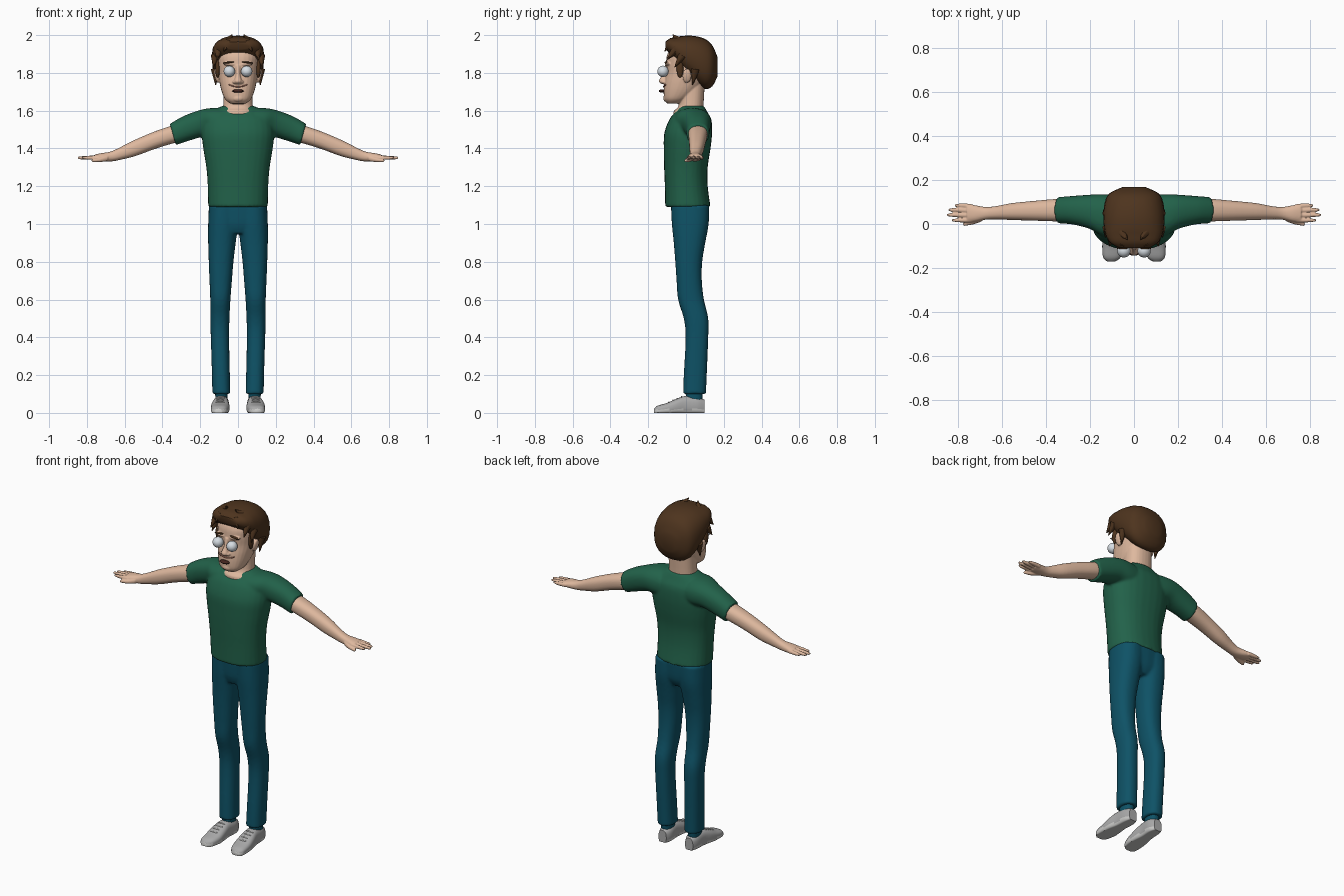
import bpy
import bmesh
import math
from mathutils import Matrix, Vector

cube = bpy.data.objects.get("Cube")
if cube:
    bpy.data.objects.remove(cube, do_unlink=True)


def srgb(value):
    value /= 255
    return ((value + 0.055) / 1.055) ** 2.4 if value > 0.04 else value / 12.92


def material(name, *rgb):
    mat = bpy.data.materials.new(name)
    colour = [srgb(c) for c in rgb] + [1]
    mat.diffuse_color = colour
    mat.use_nodes = True
    node = next(n for n in mat.node_tree.nodes if n.type == "BSDF_PRINCIPLED")
    node.inputs["Base Color"].default_value = colour
    return mat


skin = material("skin", 222, 184, 158)
shirt_green = material("shirt green", 34, 98, 74)
denim = material("teal denim", 14, 82, 102)
hair_brown = material("hair brown", 78, 52, 30)
shoe_grey = material("shoe grey", 170, 170, 170)
sole_white = material("sole white", 205, 205, 203)
eye_white = material("eye white", 215, 222, 228)
mouth_dark = material("mouth dark", 66, 36, 30)
lip = material("lip", 176, 120, 100)


def catmull(a, b, c, d, t):
    return [0.5 * (2 * q + (r - p) * t + (2 * p - 5 * q + 4 * r - s) * t ** 2
                   + (3 * q - p - 3 * r + s) * t ** 3) for p, q, r, s in zip(a, b, c, d)]


def smooth_rows(rows, steps):
    padded = [rows[0], *rows, rows[-1]]
    out = []
    for i in range(len(rows) - 1):
        out += [catmull(*padded[i:i + 4], k / steps) for k in range(steps)]
    return out + [list(rows[-1])]


def loft(bm, axis, rows, power=2.3, lean=0, sides=28, steps=4):
    """Rows are (position along axis, low and high of each cross direction)."""
    rings = []
    for pos, u0, u1, v0, v1 in smooth_rows(rows, steps):
        ring = []
        for k in range(sides):
            angle = math.tau * k / sides
            c, s = math.cos(angle), math.sin(angle)
            u = (u0 + u1 + (u1 - u0) * math.copysign(abs(c) ** (2 / power), c)) / 2
            dv = (v1 - v0) / 2 * math.copysign(abs(s) ** (2 / power), s)
            v, p = (v0 + v1) / 2 + dv, pos + lean * dv
            co = {"X": (p, u, v), "Y": (u, p, v), "Z": (u, v, p)}[axis]
            ring.append(bm.verts.new(co))
        rings.append(ring)
    for a, b in zip(rings, rings[1:]):
        for k in range(sides):
            n = (k + 1) % sides
            bm.faces.new((a[k], a[n], b[n], b[k]))
    bm.faces.new(rings[0])
    bm.faces.new(rings[-1])


def centred(rows):
    return [(p, -w, w, v0, v1) for p, w, v0, v1 in rows]


def ball(bm, centre, size, turn=0):
    matrix = (Matrix.Translation(centre) @ Matrix.Rotation(turn, 4, "Y")
              @ Matrix.Diagonal((*size, 1)))
    bmesh.ops.create_uvsphere(bm, u_segments=20, v_segments=12, radius=1, matrix=matrix)


def finish(name, bm, mats, mirror=False, voxel=0, smooth=4):
    bmesh.ops.recalc_face_normals(bm, faces=bm.faces)
    mesh = bpy.data.meshes.new(name)
    bm.to_mesh(mesh)
    bm.free()
    obj = bpy.data.objects.new(name, mesh)
    bpy.context.collection.objects.link(obj)
    for mat in mats:
        mesh.materials.append(mat)
    bpy.ops.object.select_all(action="DESELECT")
    obj.select_set(True)
    bpy.context.view_layer.objects.active = obj
    bpy.ops.object.shade_smooth_by_angle(angle=math.radians(45))
    if mirror:
        obj.modifiers.new("mirror", "MIRROR").use_mirror_merge = False
    if voxel:
        remesh = obj.modifiers.new("blend", "REMESH")
        remesh.mode = "VOXEL"
        remesh.voxel_size = voxel
        remesh.use_smooth_shade = True
        relax = obj.modifiers.new("relax", "SMOOTH")
        relax.iterations = smooth
    return obj


# Shirt: half torso volume with a sleeve, mirrored and blended
bm = bmesh.new()
loft(bm, "Z", centred([
    (1.09, .158, -.11, .13), (1.2, .16, -.112, .115), (1.3, .168, -.116, .115),
    (1.4, .184, -.118, .13), (1.48, .192, -.115, .138), (1.55, .18, -.09, .135),
    (1.59, .145, -.06, .115), (1.625, .085, -.03, .095)]))
loft(bm, "X", [(.08, -.07, .13, 1.45, 1.615), (.14, -.055, .135, 1.455, 1.612),
               (.2, -.022, .133, 1.462, 1.598), (.28, -.002, .127, 1.44, 1.567),
               (.345, .003, .122, 1.417, 1.53)], lean=.28)
finish("shirt", bm, [shirt_green], True, .008)

# Trousers: hips and two legs
bm = bmesh.new()
loft(bm, "Z", centred([(.95, .1, -.055, .09), (1.0, .14, -.072, .115),
                       (1.1, .153, -.08, .123)]))
loft(bm, "Z", [
    (.1, .04, .136, -.016, .106), (.2, .043, .138, -.012, .11), (.4, .047, .144, -.002, .118),
    (.5, .045, .147, -.012, .118), (.6, .04, .147, -.042, .095), (.7, .032, .151, -.05, .084),
    (.8, .024, .155, -.057, .086), (.9, .012, .158, -.065, .102), (1.0, .0, .158, -.075, .12),
    (1.1, -.005, .154, -.08, .123)])
finish("trousers", bm, [denim], True, .008)

# Socks
bm = bmesh.new()
loft(bm, "Z", [(.05, .058, .118, .0, .085), (.12, .055, .122, -.002, .09)])
finish("socks", bm, [denim], True)

# Arms with hands
bm = bmesh.new()
loft(bm, "X", [
    (.3, .012, .113, 1.44, 1.53), (.36, .012, .113, 1.425, 1.515), (.45, .015, .105, 1.397, 1.483),
    (.55, .018, .095, 1.36, 1.44), (.62, .021, .082, 1.342, 1.405), (.67, .02, .077, 1.332, 1.383),
    (.72, .01, .085, 1.332, 1.375), (.755, .01, .09, 1.338, 1.368)], lean=.2)
for y, drift, tip in ((.018, -.001, .825), (.039, .002, .848), (.06, .004, .84), (.08, .004, .812)):
    end = y + drift
    loft(bm, "X", [(.735, y - .011, y + .011, 1.34, 1.364),
                   (tip - .03, end - .009, end + .009, 1.341, 1.36),
                   (tip, end - .005, end + .005, 1.345, 1.356)])
loft(bm, "X", [(.69, .012, .045, 1.333, 1.365), (.73, -.002, .024, 1.328, 1.352),
               (.775, -.009, .005, 1.328, 1.343)])
finish("arms", bm, [skin], True, .004, 2)

# Head, neck, nose, brow and ears
bm = bmesh.new()
loft(bm, "Z", centred([
    (1.637, .04, -.098, -.03), (1.66, .068, -.115, .01), (1.7, .086, -.118, .06),
    (1.75, .098, -.114, .1), (1.8, .105, -.106, .13), (1.85, .11, -.106, .14),
    (1.9, .11, -.098, .14), (1.96, .07, -.06, .1)]))
loft(bm, "Z", centred([(1.55, .1, -.062, .1), (1.595, .086, -.066, .095),
                       (1.63, .078, -.038, .093), (1.75, .076, -.03, .1)]))
loft(bm, "Z", centred([(1.742, .018, -.132, -.09), (1.757, .021, -.144, -.09),
                       (1.79, .012, -.127, -.09), (1.84, .012, -.112, -.09)]))
for side in (-1, 1):
    ball(bm, (side * .113, .005, 1.785), (.012, .024, .038), side * .2)
    ball(bm, (side * .045, -.096, 1.847), (.035, .016, .01), side * -.1)
    ball(bm, (side * .02, -.118, 1.752), (.009, .012, .009))
ball(bm, (0, -.105, 1.665), (.03, .016, .018))
finish("head", bm, [skin], False, .004, 3)

# Eyes
bm = bmesh.new()
ball(bm, (.046, -.122, 1.808), (.03, .03, .03))
finish("eyes", bm, [eye_white], True)

# Mouth and smiling lip line
bm = bmesh.new()
ball(bm, (0, -.126, 1.704), (.031, .018, .009))
finish("mouth", bm, [mouth_dark])
bm = bmesh.new()
loft(bm, "X", [(x, -.122 + 3 * x * x, -.112 + 3 * x * x, 1.723 + 5 * x * x, 1.73 + 5 * x * x)
               for x in (-.05, -.025, 0, .025, .05)], sides=10)
finish("smile", bm, [lip])

# Eyebrows
bm = bmesh.new()
ball(bm, (.05, -.106, 1.855), (.03, .008, .005), .1)
finish("eyebrows", bm, [hair_brown], True)

# Hair cap with sideburns and pointed locks
bm = bmesh.new()
loft(bm, "Y", centred([
    (-.108, .07, 1.925, 1.965), (-.085, .108, 1.9, 1.983), (-.05, .128, 1.86, 1.99),
    (-.015, .136, 1.81, 1.996), (.04, .139, 1.76, 1.996), (.1, .132, 1.715, 1.98),
    (.14, .11, 1.73, 1.945), (.168, .05, 1.785, 1.88)]), power=2.4, steps=3, sides=24)


def lock(base, tip, radius):
    base, tip = Vector(base), Vector(tip)
    way = tip - base
    matrix = Matrix.Translation((base + tip) / 2) @ way.to_track_quat("Z", "Y").to_matrix().to_4x4()
    bmesh.ops.create_cone(bm, cap_ends=True, segments=8, radius1=radius, radius2=.002,
                          depth=way.length, matrix=matrix)


for side in (-1, 1):
    ball(bm, (side * .108, -.032, 1.822), (.012, .018, .048))
    lock((side * .06, -.03, 1.96), (side * .03, -.07, 2.003), .03)
    lock((side * .1, -.05, 1.93), (side * .11, -.1, 1.87), .028)
    lock((side * .12, -.02, 1.89), (side * .13, -.06, 1.83), .024)
    lock((side * .12, .05, 1.82), (side * .118, .035, 1.735), .024)
    lock((side * .05, -.08, 1.96), (side * .075, -.112, 1.915), .024)
finish("hair", bm, [hair_brown])

# Shoes with a pale sole band
bm = bmesh.new()
loft(bm, "Y", [
    (-.17, .085, .122, -.01, .022), (-.15, .06, .14, -.01, .038), (-.1, .046, .144, -.01, .053),
    (-.05, .046, .14, -.01, .075), (0, .05, .13, -.01, .09), (.06, .048, .125, -.01, .085),
    (.097, .062, .113, -.01, .07)], power=2.7)
for vert in bm.verts:
    vert.co.z = max(vert.co.z, 0)
for face in bm.faces:
    face.material_index = int(face.calc_center_median().z < .018)
finish("shoes", bm, [shoe_grey, sole_white], True)

# Laces
bm = bmesh.new()
for step in range(4):
    ball(bm, (.094, -.09 + step * .022, .056 + step * .009), (.024, .004, .006))
finish("laces", bm, [sole_white], True)
